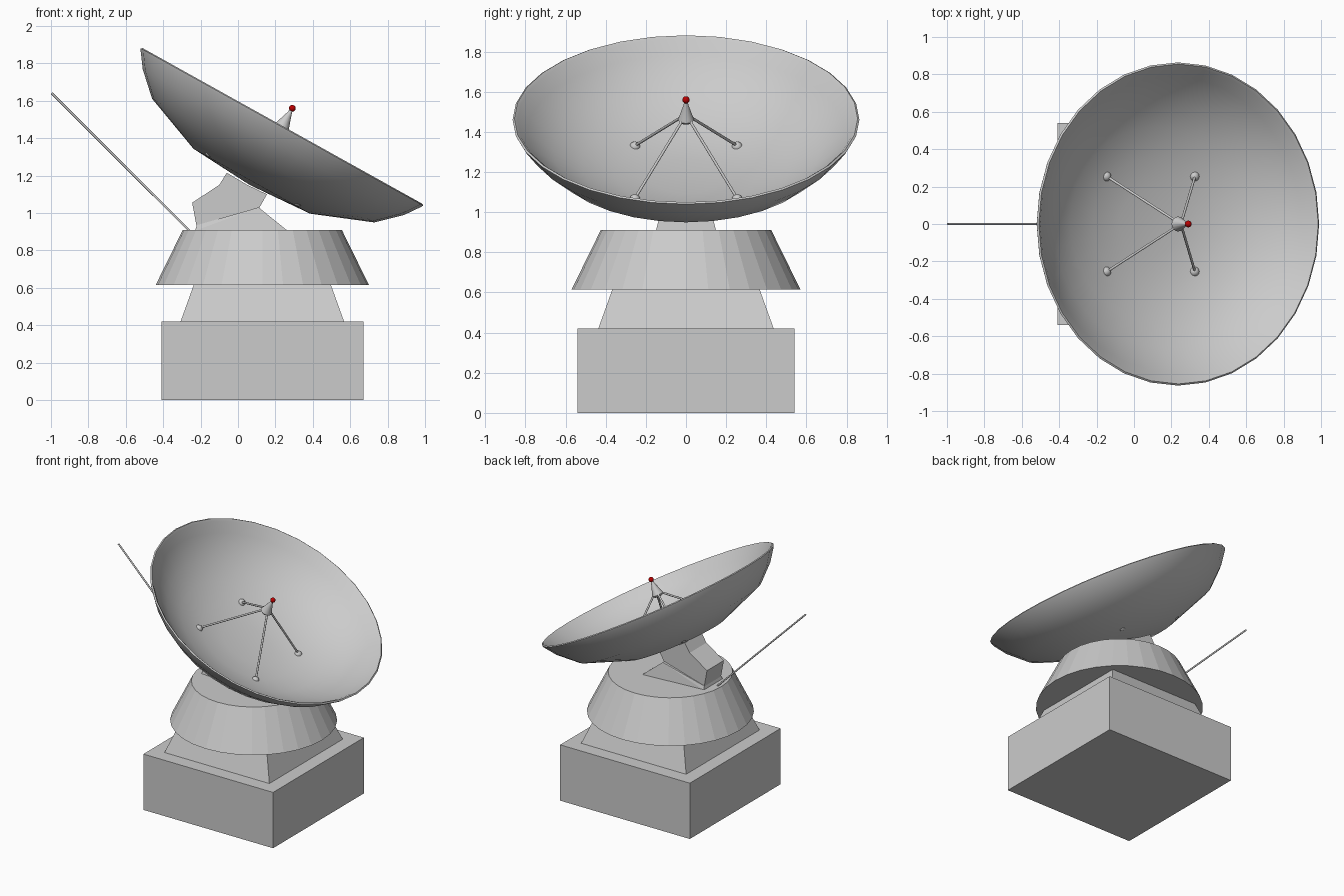
import bpy, bmesh, math
from mathutils import Matrix, Vector

if "Cube" in bpy.data.objects:
    bpy.data.objects.remove(bpy.data.objects["Cube"])

CX = 0.13                                   # pedestal axis
DISH = Matrix.Translation((0.235, 0, 1.46)) @ Matrix.Rotation(math.radians(29.1), 4, 'Y')


def finish(name, bm, smooth=None):
    bmesh.ops.recalc_face_normals(bm, faces=bm.faces)
    me = bpy.data.meshes.new(name)
    bm.to_mesh(me)
    bm.free()
    ob = bpy.data.objects.new(name, me)
    bpy.context.collection.objects.link(ob)
    if smooth:
        bpy.ops.object.select_all(action='DESELECT')
        ob.select_set(True)
        bpy.context.view_layer.objects.active = ob
        bpy.ops.object.shade_smooth_by_angle(angle=math.radians(smooth))
    return ob


def hull(name, points):
    bm = bmesh.new()
    for p in points:
        bm.verts.new(p)
    bmesh.ops.convex_hull(bm, input=bm.verts)
    bmesh.ops.dissolve_limit(bm, angle_limit=0.01, verts=bm.verts, edges=bm.edges)
    return finish(name, bm)


def frustum(name, hx0, hy0, z0, hx1, hy1, z1):
    return hull(name, [(CX + sx * hx, sy * hy, z) for hx, hy, z in ((hx0, hy0, z0), (hx1, hy1, z1))
                       for sx in (-1, 1) for sy in (-1, 1)])


def lathe(name, profile, sides, matrix, smooth=None):
    bm = bmesh.new()
    vs = [bm.verts.new((r, 0, z)) for r, z in profile]
    es = [bm.edges.new(p) for p in zip(vs, vs[1:])]
    bmesh.ops.spin(bm, geom=vs + es, cent=(0, 0, 0), axis=(0, 0, 1),
                   angle=math.tau, steps=sides, use_duplicate=False)
    bmesh.ops.remove_doubles(bm, verts=bm.verts, dist=1e-4)
    bm.transform(matrix)
    return finish(name, bm, smooth)


def rod(name, a, b, radius):
    a, b = Vector(a), Vector(b)
    d = b - a
    m = Matrix.Translation((a + b) / 2) @ d.to_track_quat('Z', 'Y').to_matrix().to_4x4()
    bm = bmesh.new()
    bmesh.ops.create_cone(bm, cap_ends=True, segments=10, radius1=radius, radius2=radius,
                          depth=d.length, matrix=m)
    return finish(name, bm, 40)


def ball(name, centre, radius):
    bm = bmesh.new()
    bmesh.ops.create_uvsphere(bm, u_segments=16, v_segments=10, radius=radius,
                              matrix=Matrix.Translation(centre))
    return finish(name, bm, 60)


# Pedestal: block, tapered plinth, round turntable
frustum("base_block", 0.54, 0.54, 0, 0.54, 0.54, 0.42)
frustum("plinth", 0.437, 0.437, 0.42, 0.365, 0.365, 0.62)
lathe("turntable", [(0, 0.615), (0.57, 0.615), (0.425, 0.91), (0, 0.91)], 32,
      Matrix.Translation((CX, 0, 0)))

# Mount: flared wedge and the bent arm carrying the dish
hull("mount_wedge", [(x, s * y, z) for s in (-1, 1) for x, y, z in (
    (-0.23, 0.11, 0.905), (0.265, 0.15, 0.905), (0.11, 0.12, 1.03), (-0.22, 0.102, 0.935))])
bm = bmesh.new()
side = bm.faces.new([bm.verts.new((x, -0.1, z)) for x, z in (
    (-0.22, 0.92), (-0.245, 1.055), (-0.10, 1.15), (-0.06, 1.215),
    (0.05, 1.15), (0.155, 1.10), (0.11, 1.02), (0.11, 0.92))])
ext = bmesh.ops.extrude_face_region(bm, geom=[side])
bmesh.ops.translate(bm, vec=(0, 0.2, 0), verts=[v for v in ext["geom"] if isinstance(v, bmesh.types.BMVert)])
finish("mount_arm", bm)

# Dish shell with rounded lip
lathe("dish", [(0, -0.355), (0.357, -0.332), (0.68, -0.206), (0.80, -0.093), (0.858, -0.012),
               (0.864, 0.0), (0.855, 0.006), (0.84, -0.006), (0.79, -0.07), (0.66, -0.178),
               (0.52, -0.25), (0.35, -0.303), (0.18, -0.322), (0, -0.328)], 32, DISH, 50)

# Feed horn, its four struts and their feet
lathe("feed_horn", [(0, -0.018), (0.028, -0.012), (0.04, 0.002), (0.036, 0.014),
                    (0.012, 0.085), (0.008, 0.105), (0, 0.105)], 16, DISH, 50)
for i, (sx, sy) in enumerate(((-1, -1), (-1, 1), (1, -1), (1, 1))):
    foot = DISH @ Vector((sx * 0.27, sy * 0.255, -0.298))
    rod(f"strut_{i + 1}", foot, DISH @ Vector((sx * 0.022, sy * 0.02, 0.005)), 0.007)
    ball(f"strut_foot_{i + 1}", DISH @ Vector((sx * 0.27, sy * 0.255, -0.305)), 0.027)

# Red tip light
red = bpy.data.materials.new("red")
red.diffuse_color = (0.5, 0.0, 0.0, 1)
red.use_nodes = True
red.node_tree.nodes["Principled BSDF"].inputs["Base Color"].default_value = red.diffuse_color
ball("tip_light", DISH @ Vector((0, 0, 0.114)), 0.018).data.materials.append(red)

# Whip antenna at the back
rod("whip_antenna", (-0.996, 0, 1.64), (-0.25, 0, 0.895), 0.006)
